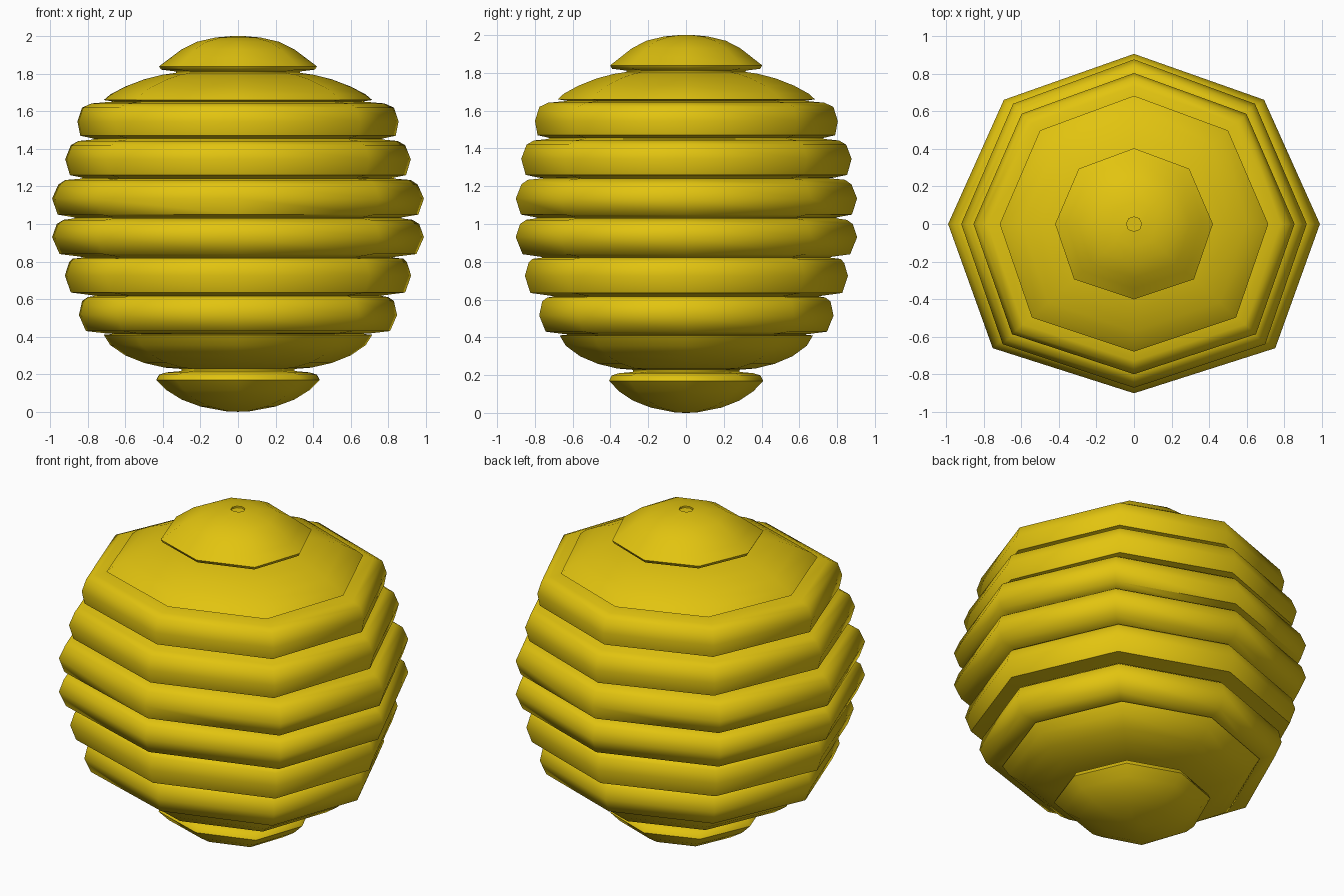
import bpy, bmesh, math

yellow = bpy.data.materials.new("golden yellow")
yellow.diffuse_color = (0.76, 0.55, 0.005, 1)

# Unit eight-sided outline, slightly wider toward the front
OUTLINE = [(1, 0), (0.70, 0.73), (0, 1), (-0.70, 0.73),
           (-1, 0), (-0.76, -0.73), (0, -0.995), (0.76, -0.73)]

# Each layer: depth/width ratio, then profile points (half width, height) going down
LAYERS = [
    (0.96, [(0.04, 1.99), (0.04, 2.0), (0.12, 1.993), (0.22, 1.97), (0.30, 1.93),
            (0.36, 1.885), (0.42, 1.84), (0.41, 1.822), (0.33, 1.812)]),
    (0.955, [(0.33, 1.805), (0.40, 1.795), (0.50, 1.77), (0.60, 1.732),
             (0.68, 1.69), (0.715, 1.66), (0.66, 1.652)]),
    (0.94, [(0.69, 1.65), (0.78, 1.642), (0.83, 1.62), (0.855, 1.545), (0.84, 1.47), (0.77, 1.455)]),
    (0.953, [(0.77, 1.45), (0.85, 1.442), (0.89, 1.42), (0.92, 1.345), (0.895, 1.26), (0.83, 1.247)]),
    (0.915, [(0.83, 1.242), (0.92, 1.234), (0.957, 1.21), (0.99, 1.135), (0.96, 1.05), (0.87, 1.035)]),
    (0.915, [(0.87, 1.03), (0.93, 1.022), (0.965, 1.0), (0.99, 0.93), (0.95, 0.84), (0.84, 0.826)]),
    (0.93, [(0.82, 0.822), (0.88, 0.815), (0.90, 0.795), (0.922, 0.725), (0.89, 0.635), (0.78, 0.621)]),
    (0.922, [(0.76, 0.617), (0.80, 0.611), (0.83, 0.59), (0.847, 0.515), (0.81, 0.43), (0.70, 0.417)]),
    (0.94, [(0.66, 0.415), (0.715, 0.41), (0.68, 0.355), (0.60, 0.30), (0.50, 0.26),
            (0.39, 0.235), (0.30, 0.228)]),
    (0.94, [(0.30, 0.217), (0.38, 0.21), (0.42, 0.198), (0.435, 0.17), (0.38, 0.115),
            (0.30, 0.065), (0.20, 0.028), (0.06, 0.002)]),
]

# Ribbed body: loft the outline down the whole profile
bm = bmesh.new()
rings = []
for ratio, profile in LAYERS:
    for r, z in profile:
        rings.append([bm.verts.new((x * r, y * r * ratio, z)) for x, y in OUTLINE])
n = len(OUTLINE)
for a, b in zip(rings, rings[1:]):
    for i in range(n):
        j = (i + 1) % n
        bm.faces.new((a[i], b[i], b[j], a[j]))

# Closing faces at the top dimple and the bottom tip
bm.faces.new(rings[0])
tip = bm.verts.new((0, 0, 0))
for i in range(n):
    bm.faces.new((rings[-1][i], tip, rings[-1][(i + 1) % n]))
bmesh.ops.recalc_face_normals(bm, faces=bm.faces)

mesh = bpy.data.meshes.new("ribbed_body")
bm.to_mesh(mesh)
bm.free()
mesh.materials.append(yellow)
body = bpy.data.objects.new("ribbed_body", mesh)
bpy.context.collection.objects.link(body)
bpy.context.view_layer.objects.active = body
body.select_set(True)
bpy.ops.object.shade_smooth_by_angle(angle=math.radians(62))
